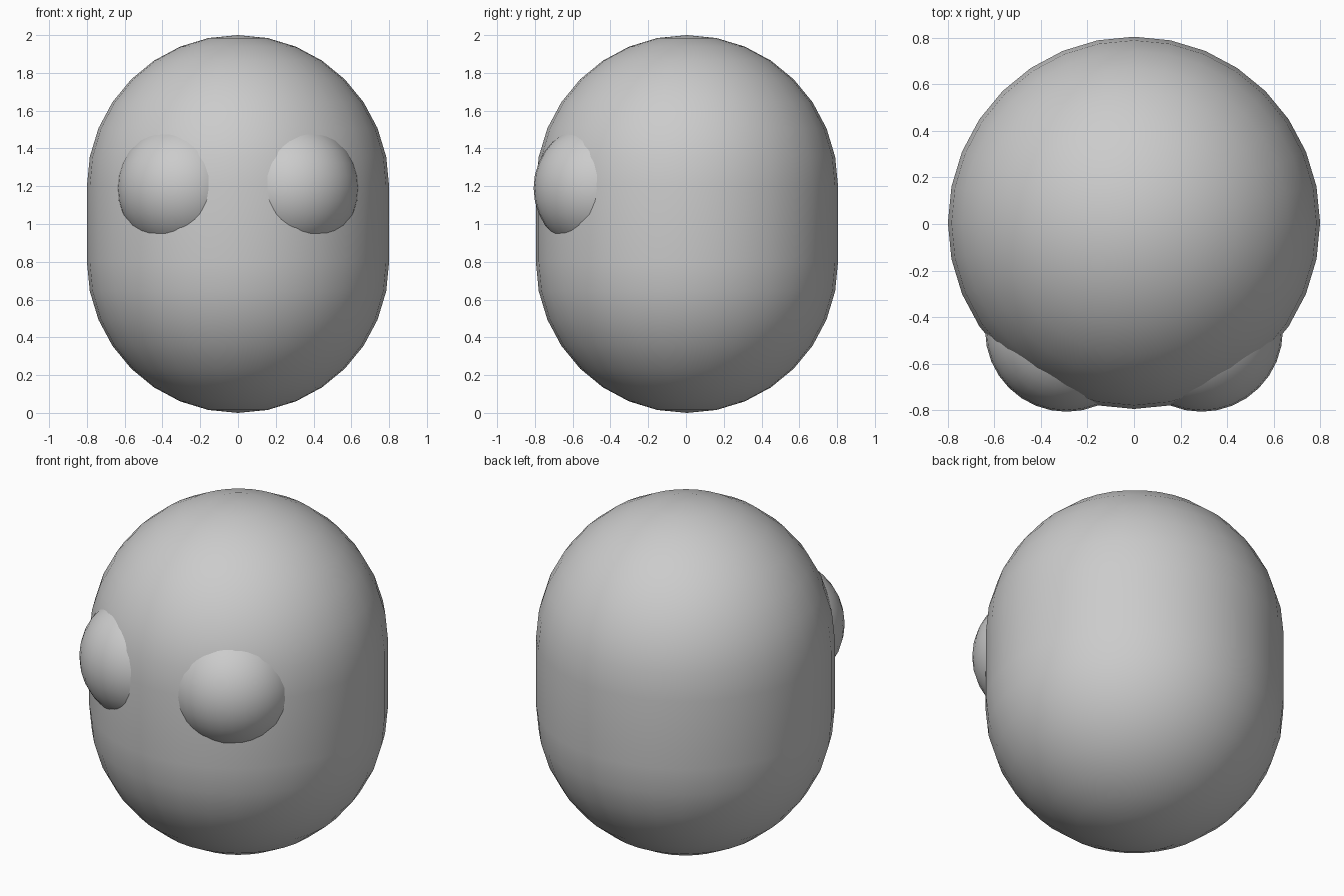
import bpy
import bmesh
from math import radians

cube = bpy.data.objects.get("Cube")
if cube:
    bpy.data.objects.remove(cube, do_unlink=True)

GREY = (0.6, 0.6, 0.6, 1)
mat = bpy.data.materials.new("plain grey")
mat.use_nodes = True
mat.diffuse_color = GREY
mat.node_tree.nodes["Principled BSDF"].inputs["Base Color"].default_value = GREY


def ball(name, radius, location, stretch=0.0):
    """Smooth sphere whose halves can be pulled apart into a capsule."""
    bm = bmesh.new()
    bmesh.ops.create_uvsphere(bm, u_segments=32, v_segments=16, radius=radius)
    if stretch:
        # Split the equator into two rings joined by a straight wall
        equator = [e for e in bm.edges if all(abs(v.co.z) < 1e-4 for v in e.verts)]
        bmesh.ops.split_edges(bm, edges=equator)
        for face in bm.faces:
            face.tag = face.calc_center_median().z > 0
        for v in bm.verts:
            v.co.z += stretch if v.link_faces[0].tag else -stretch
        bmesh.ops.bridge_loops(bm, edges=[e for e in bm.edges if e.is_boundary])
        bmesh.ops.recalc_face_normals(bm, faces=bm.faces)
    mesh = bpy.data.meshes.new(name)
    bm.to_mesh(mesh)
    bm.free()
    mesh.materials.append(mat)
    obj = bpy.data.objects.new(name, mesh)
    obj.location = location
    bpy.context.collection.objects.link(obj)
    bpy.ops.object.select_all(action="DESELECT")
    obj.select_set(True)
    bpy.context.view_layer.objects.active = obj
    bpy.ops.object.shade_smooth_by_angle(angle=radians(40))
    return obj


# Capsule body
ball("body", 0.8, (0, 0.005, 1), stretch=0.2)

# Bulging eyes, mostly sunk into the body
for side, name in ((1, "left_eye"), (-1, "right_eye")):
    ball(name, 0.35, (side * 0.29, -0.457, 1.19))
